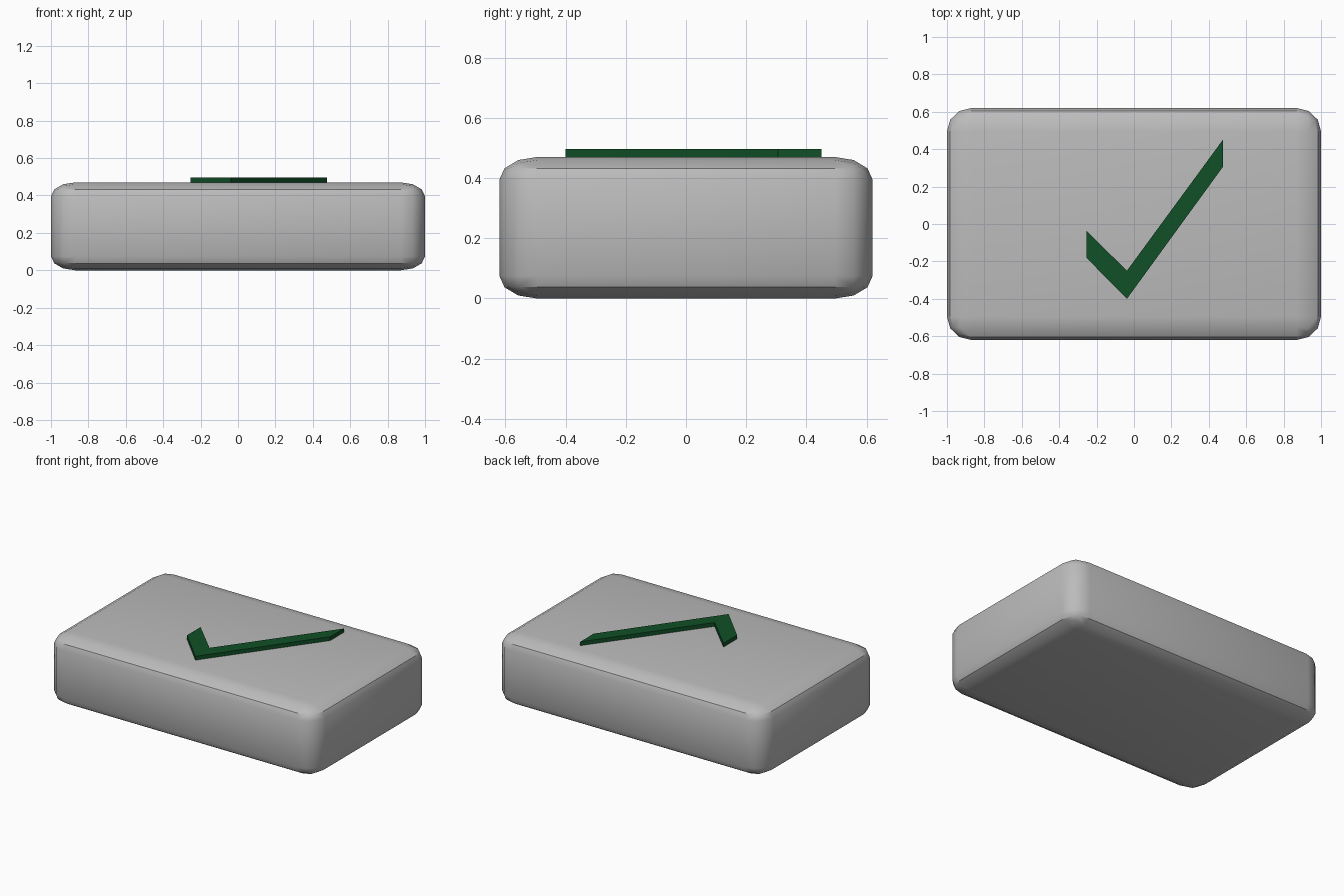
import bpy, bmesh, math

if "Cube" in bpy.data.objects:
    bpy.data.objects.remove(bpy.data.objects["Cube"])

def material(name, rgb):
    m = bpy.data.materials.new(name)
    m.diffuse_color = (*rgb, 1)
    m.use_nodes = True
    m.node_tree.nodes["Principled BSDF"].inputs["Base Color"].default_value = m.diffuse_color
    return m

def add_object(name, bm, mat):
    bmesh.ops.recalc_face_normals(bm, faces=bm.faces)
    mesh = bpy.data.meshes.new(name)
    bm.to_mesh(mesh)
    bm.free()
    mesh.materials.append(mat)
    ob = bpy.data.objects.new(name, mesh)
    bpy.context.collection.objects.link(ob)
    return ob

grey = material("grey", (0.5, 0.5, 0.5))
green = material("dark green", (0.005, 0.08, 0.02))

# Body: box rounded by one unit, then squashed so the rounding is elliptical
half = (1.0, 0.62, 0.235)
radius = (0.13, 0.125, 0.075)
bm = bmesh.new()
bmesh.ops.create_cube(bm, size=2)
bmesh.ops.scale(bm, vec=[h / r for h, r in zip(half, radius)], verts=bm.verts)
bmesh.ops.bevel(bm, geom=bm.edges[:], offset=1, offset_type='OFFSET',
                segments=3, profile=0.5, affect='EDGES')
bmesh.ops.scale(bm, vec=radius, verts=bm.verts)
bmesh.ops.translate(bm, vec=(0, 0, half[2]), verts=bm.verts)
body = add_object("button_body", bm, grey)
bpy.context.view_layer.objects.active = body
body.select_set(True)
bpy.ops.object.shade_smooth_by_angle(angle=math.radians(32))

# Raised tick: left, corner and right points, each with a lower and upper y
columns = [(-0.255, -0.18, -0.035), (-0.038, -0.40, -0.25), (0.475, 0.305, 0.45)]
bm = bmesh.new()
low = [bm.verts.new((x, a, 0.465)) for x, a, b in columns]
high = [bm.verts.new((x, b, 0.465)) for x, a, b in columns]
faces = [bm.faces.new(low + high[::-1])]
ext = bmesh.ops.extrude_face_region(bm, geom=faces, use_keep_orig=True)
top = [v for v in ext["geom"] if isinstance(v, bmesh.types.BMVert)]
bmesh.ops.translate(bm, vec=(0, 0, 0.031), verts=top)
add_object("tick_mark", bm, green)
